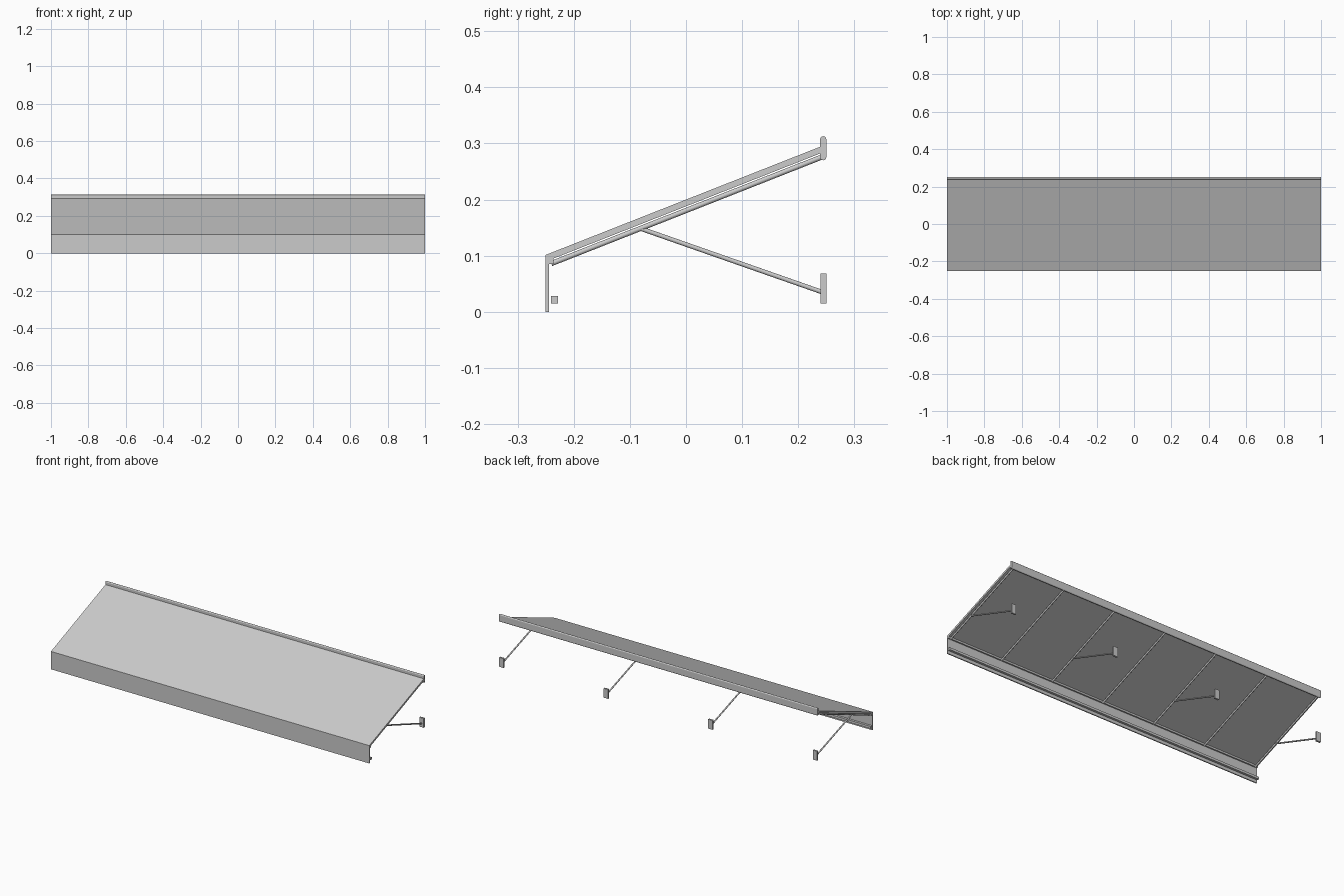
import bpy, bmesh, math
from mathutils import Vector

if "Cube" in bpy.data.objects:
    bpy.data.objects.remove(bpy.data.objects["Cube"])

grey = bpy.data.materials.new("light_grey")
grey.diffuse_color = (0.6, 0.6, 0.6, 1)
grey.use_nodes = True
grey.node_tree.nodes["Principled BSDF"].inputs["Base Color"].default_value = grey.diffuse_color


def finish(bm, name):
    bmesh.ops.recalc_face_normals(bm, faces=bm.faces)
    me = bpy.data.meshes.new(name)
    bm.to_mesh(me)
    bm.free()
    me.materials.append(grey)
    ob = bpy.data.objects.new(name, me)
    bpy.context.collection.objects.link(ob)
    return ob


def prism(name, profile, x0=-1.0, x1=1.0):
    """Extrude a (y, z) profile along x."""
    bm = bmesh.new()
    face = bm.faces.new([bm.verts.new((x0, y, z)) for y, z in profile])
    ext = bmesh.ops.extrude_face_region(bm, geom=[face])
    moved = [v for v in ext["geom"] if isinstance(v, bmesh.types.BMVert)]
    bmesh.ops.translate(bm, verts=moved, vec=(x1 - x0, 0, 0))
    return finish(bm, name)


def rect(y0, y1, z0, z1):
    return [(y0, z0), (y1, z0), (y1, z1), (y0, z1)]


def tube(name, a, b, r, sides=16):
    a, b = Vector(a), Vector(b)
    bm = bmesh.new()
    bmesh.ops.create_cone(bm, cap_ends=True, segments=sides, radius1=r,
                          radius2=r, depth=(b - a).length)
    ob = finish(bm, name)
    for p in ob.data.polygons:
        p.use_smooth = len(p.vertices) == 4
    ob.location = (a + b) / 2
    ob.rotation_euler = (b - a).to_track_quat('Z', 'Y').to_euler()
    return ob


def roof(y, drop=0.0):
    """Height of the sloping top surface."""
    return 0.2 + 0.394 * y - drop


# Sloping roof sheet
prism("roof_sheet", [(-0.25, roof(-0.25)), (-0.25, roof(-0.25, 0.012)),
                     (0.244, roof(0.244, 0.012)), (0.244, roof(0.244))])

# Front valance, its top rail and the loose lower bar
prism("front_valance", rect(-0.25, -0.244, 0, 0.1))
prism("front_rail", rect(-0.249, -0.236, 0.085, 0.1))
prism("valance_bar", rect(-0.241, -0.228, 0.015, 0.028))

# Wall rail with rounded top and bottom edges
yc, r = 0.2445, 0.0055
arc = [math.pi * i / 6 for i in range(7)]
rail = [(yc + r * math.cos(a), 0.3075 + r * math.sin(a)) for a in arc]
rail += [(yc - r * math.cos(a), 0.2755 - r * math.sin(a)) for a in arc]
prism("wall_rail", rail)

# Seven rafters; every second one has a brace and a wall plate
for i in range(7):
    x = -0.985 + 1.97 * i / 6
    tube(f"rafter_{i + 1}", (x, -0.24, roof(-0.24, 0.0195)),
         (x, 0.242, roof(0.242, 0.0195)), 0.0046)
    if i % 2 == 0:
        tube(f"brace_{i + 1}", (x, -0.08, 0.148), (x, 0.243, 0.035), 0.004)
        prism(f"wall_plate_{i + 1}", rect(0.24, 0.25, 0.015, 0.068),
              x - 0.0135, x + 0.0135)
